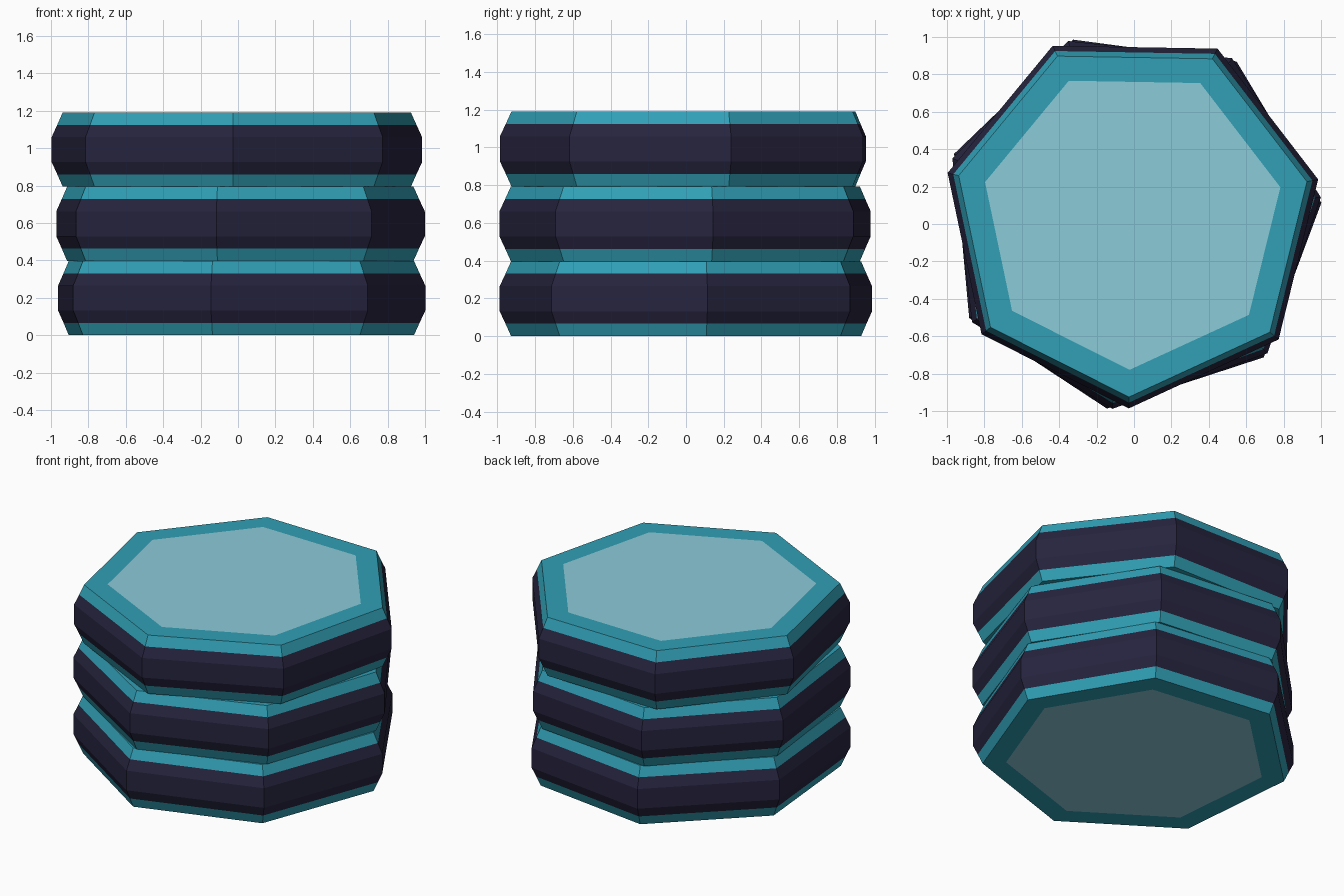
import bpy, bmesh, math

if "Cube" in bpy.data.objects:
    bpy.data.objects.remove(bpy.data.objects["Cube"])


def material(name, rgb):
    m = bpy.data.materials.new(name)
    lin = [(c / 255 / 12.92) if c / 255 < 0.04045 else ((c / 255 + 0.055) / 1.055) ** 2.4 for c in rgb]
    m.diffuse_color = (*lin, 1)
    m.use_nodes = True
    m.node_tree.nodes["Principled BSDF"].inputs["Base Color"].default_value = m.diffuse_color
    return m


MATS = [material("teal", (49, 160, 182)),
        material("dark navy", (38, 36, 62)),
        material("pale blue", (139, 203, 216))]

SIDES, H = 7, 0.397
# (radius, height, material of the band up to the next ring)
PROFILE = [(0.81, 0, 0), (0.955, 0, 0), (0.985, 0.066, 1), (1.016, 0.132, 1),
           (1.016, H - 0.132, 1), (0.985, H - 0.066, 0), (0.955, H, 0), (0.81, H, 0)]


def disc(name, x, y, z, turn):
    """Seven-sided bevelled disc with painted edge band and pale inset faces."""
    bm = bmesh.new()
    angles = [math.radians(-90 + turn + i * 360 / SIDES) for i in range(SIDES)]
    rings = [[bm.verts.new((r * math.cos(a), r * math.sin(a), h)) for a in angles]
             for r, h, _ in PROFILE]
    for k in range(len(rings) - 1):
        for i in range(SIDES):
            j = (i + 1) % SIDES
            f = bm.faces.new((rings[k][i], rings[k][j], rings[k + 1][j], rings[k + 1][i]))
            f.material_index = PROFILE[k][2]
    # pale centre faces
    for ring in (rings[0][::-1], rings[-1]):
        bm.faces.new(ring).material_index = 2
    bmesh.ops.recalc_face_normals(bm, faces=bm.faces)
    me = bpy.data.meshes.new(name)
    bm.to_mesh(me)
    bm.free()
    for m in MATS:
        me.materials.append(m)
    ob = bpy.data.objects.new(name, me)
    ob.location = (x, y, z)
    bpy.context.collection.objects.link(ob)


# stack of three discs, each turned a little differently
disc("bottom_disc", -0.01, 0.02, 0.0, -7.6)
disc("middle_disc", -0.01, 0.022, H, -6)
disc("top_disc", -0.01, 0.03, 2 * H, -1)
